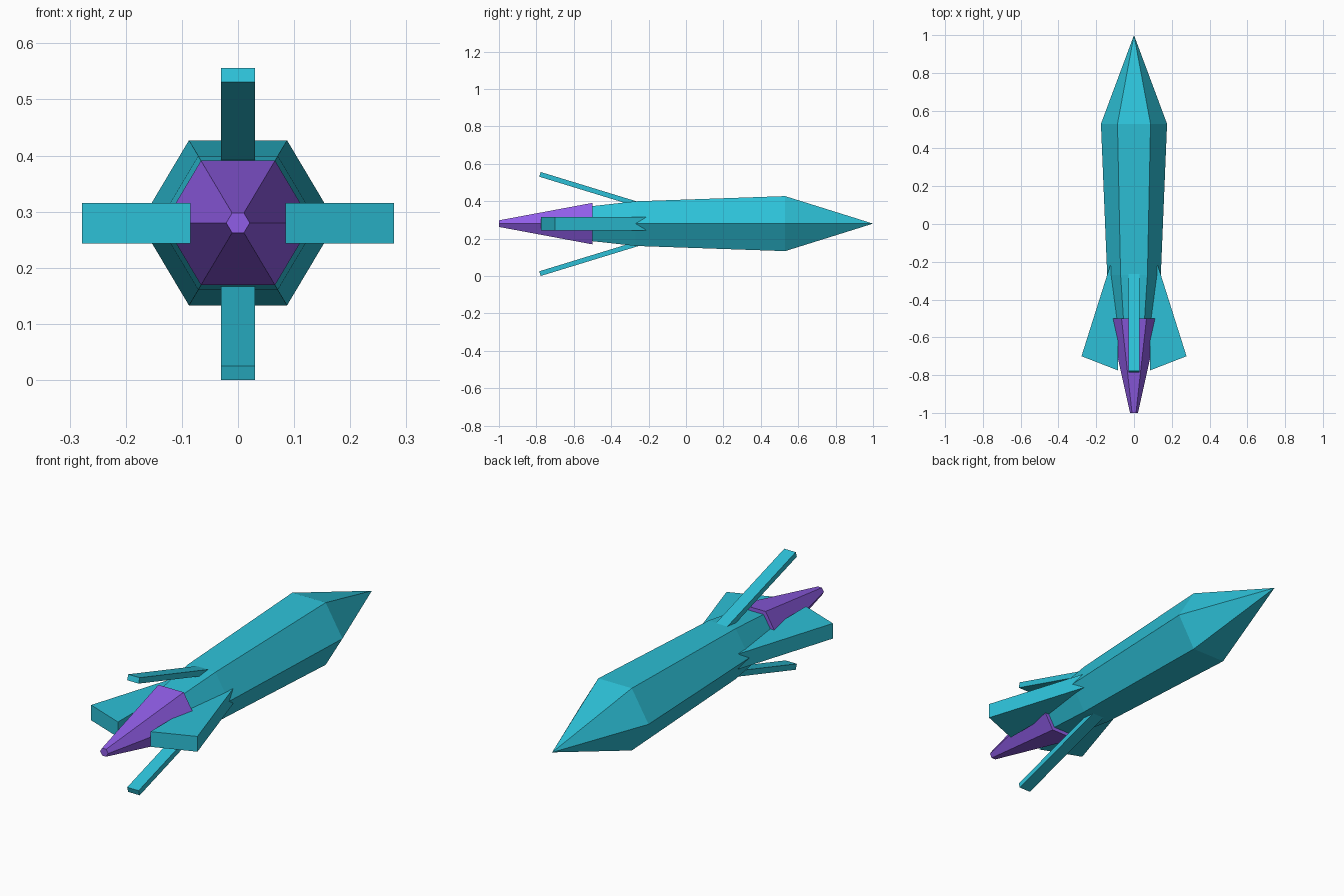
import bpy, bmesh
from math import cos, sin, pi

if "Cube" in bpy.data.objects:
    bpy.data.objects.remove(bpy.data.objects["Cube"])

CZ = 0.28      # height of the long axis
SQ = 0.97      # slight vertical squash of the hexagon


def material(name, col):
    m = bpy.data.materials.new(name)
    m.diffuse_color = (*col, 1)
    m.use_nodes = True
    m.node_tree.nodes["Principled BSDF"].inputs["Base Color"].default_value = m.diffuse_color
    return m


TEAL = material("teal", (0.026, 0.53, 0.68))
PURPLE = material("purple", (0.28, 0.11, 0.80))


def finish(bm, name, mat):
    bmesh.ops.remove_doubles(bm, verts=bm.verts, dist=1e-5)
    bmesh.ops.recalc_face_normals(bm, faces=bm.faces)
    me = bpy.data.meshes.new(name)
    bm.to_mesh(me)
    bm.free()
    me.materials.append(mat)
    ob = bpy.data.objects.new(name, me)
    bpy.context.collection.objects.link(ob)
    return ob


def hex_hull(name, profile, mat):
    """Six-sided solid along y from (y, radius) pairs; radius 0 makes a tip."""
    bm = bmesh.new()
    rings = []
    for y, r in profile:
        if r == 0:
            rings.append([bm.verts.new((0, y, CZ))] * 6)
        else:
            rings.append([bm.verts.new((r * cos(k * pi / 3), y, CZ + SQ * r * sin(k * pi / 3)))
                          for k in range(6)])
    for a, b in zip(rings, rings[1:]):
        for k in range(6):
            n = (k + 1) % 6
            bm.faces.new(list(dict.fromkeys((a[k], a[n], b[n], b[k]))))
    for ring in (rings[0], rings[-1]):
        if len(set(ring)) == 6:
            bm.faces.new(ring)
    return finish(bm, name, mat)


def plate(name, outline, offset, mat):
    """Extrude an outline of 3D points by an offset vector."""
    bm = bmesh.new()
    f = bm.faces.new([bm.verts.new(p) for p in outline])
    res = bmesh.ops.extrude_face_region(bm, geom=[f])
    verts = [v for v in res["geom"] if isinstance(v, bmesh.types.BMVert)]
    bmesh.ops.translate(bm, verts=verts, vec=offset)
    return finish(bm, name, mat)


# Hull with pointed nose, and the tapered exhaust
hex_hull("hull", [(1, 0), (0.53, 0.175), (-0.27, 0.142), (-0.52, 0.109)], TEAL)
hex_hull("exhaust", [(-0.5, 0.132), (-1, 0.021)], PURPLE)

# Swept side fins
for side, label in ((1, "right"), (-1, "left")):
    pts = [(0.085, -0.12), (0.128, -0.225), (0.278, -0.70), (0.085, -0.775)]
    plate(label + "_fin", [(side * x, y, 0.243) for x, y in pts], (0, 0, 0.072), TEAL)

# Slanted bars above and below the tail
for side, label in ((1, "upper"), (-1, "lower")):
    pts = [(-0.777, 0.278), (-0.785, 0.253), (-0.23, 0.083), (-0.222, 0.108)]
    plate(label + "_fin", [(-0.03, y, 0.278 + side * z) for y, z in pts], (0.06, 0, 0), TEAL)
